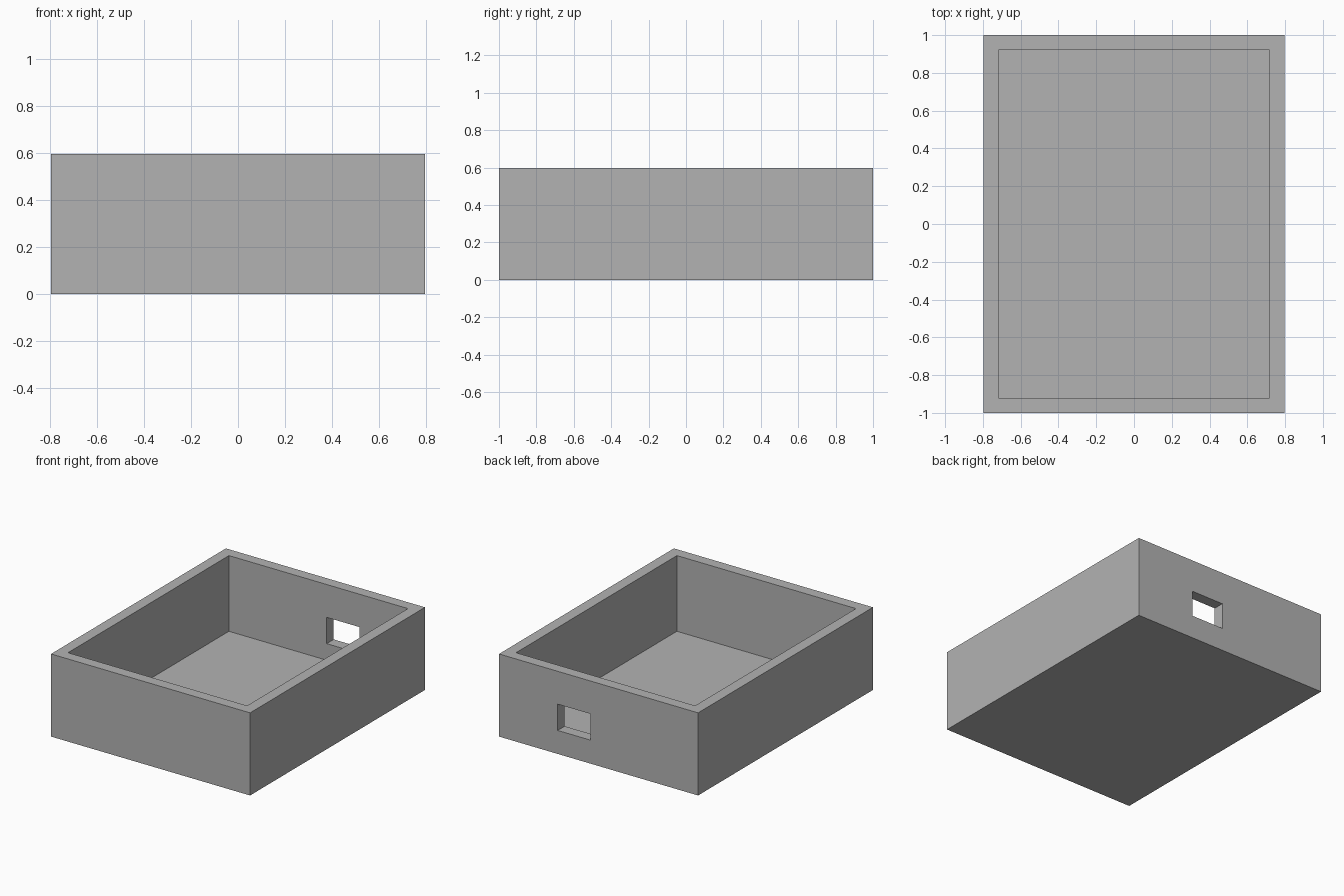
import bpy
from mathutils import Vector

if "Cube" in bpy.data.objects:
    bpy.data.objects.remove(bpy.data.objects["Cube"])

# Outer half width, half depth, height; wall and floor thickness
HALF_X, HALF_Y, HEIGHT = 0.797, 1.0, 0.598
WALL, FLOOR = 0.08, 0.05

grey = bpy.data.materials.new("plain grey")
grey.use_nodes = True
colour = (0.45, 0.45, 0.45, 1.0)
grey.diffuse_color = colour
grey.node_tree.nodes["Principled BSDF"].inputs["Base Color"].default_value = colour


def box(name, low, high):
    """Axis-aligned box between two corners."""
    low, high = Vector(low), Vector(high)
    bpy.ops.mesh.primitive_cube_add(size=1, location=(low + high) / 2)
    obj = bpy.context.object
    obj.name = name
    obj.scale = high - low
    bpy.ops.object.transform_apply(location=True, rotation=False, scale=True)
    obj.data.materials.append(grey)
    return obj


def cut(target, cutter):
    """Subtract a hidden helper from the target."""
    mod = target.modifiers.new(cutter.name, "BOOLEAN")
    mod.operation = "DIFFERENCE"
    mod.solver = "EXACT"
    mod.object = cutter
    bpy.context.view_layer.objects.active = target
    bpy.ops.object.modifier_apply(modifier=mod.name)
    bpy.data.objects.remove(cutter)


# Open tray
tray = box("open_tray", (-HALF_X, -HALF_Y, 0), (HALF_X, HALF_Y, HEIGHT))
inner_x, inner_y = HALF_X - WALL, HALF_Y - WALL
cut(tray, box("cavity_cutter", (-inner_x, -inner_y, FLOOR), (inner_x, inner_y, 1)))

# Rectangular port through the back wall
cut(tray, box("port_cutter", (0.066, inner_y - 0.05, 0.17), (0.327, HALF_Y + 0.05, 0.36)))
